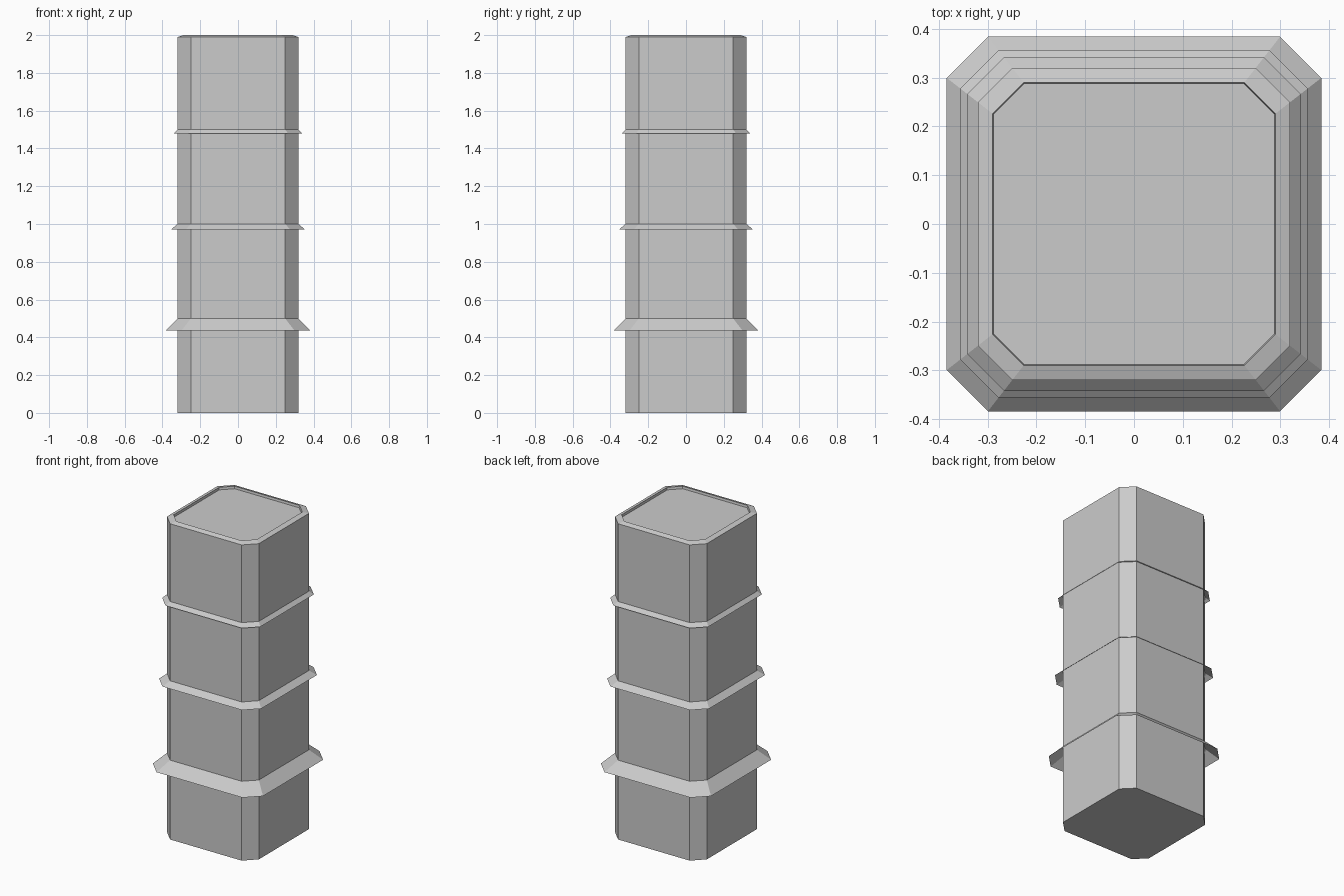
import bpy, bmesh

if "Cube" in bpy.data.objects:
    bpy.data.objects.remove(bpy.data.objects["Cube"])


def octagon(bm, half, z):
    """Square ring with cut corners."""
    c = half * 0.78
    pts = [(c, -half), (half, -c), (half, c), (c, half),
           (-c, half), (-half, c), (-half, -c), (-c, -half)]
    return [bm.verts.new((x, y, z)) for x, y in pts]


def loft(name, profile, capped):
    """Skin a vertical profile of (half width, height) pairs."""
    bm = bmesh.new()
    rings = [octagon(bm, h, z) for h, z in profile]
    for a, b in zip(rings, rings[1:]):
        for i in range(8):
            j = (i + 1) % 8
            bm.faces.new((a[i], a[j], b[j], b[i]))
    if capped:
        bm.faces.new(rings[0][::-1])
        bm.faces.new(rings[-1])
    mesh = bpy.data.meshes.new(name)
    bm.to_mesh(mesh)
    bm.free()
    obj = bpy.data.objects.new(name, mesh)
    bpy.context.collection.objects.link(obj)
    return obj


# Tower body with a sloped rim and shallow sunken top
loft("tower_body", [(0.32, 0), (0.32, 1.99), (0.29, 2.0), (0.288, 1.985)], True)

# Flared skirts hanging off each storey, open underneath
skirts = [("lower_skirt", 0.384, 0.435, 0.50),
          ("middle_skirt", 0.356, 0.97, 1.00),
          ("upper_skirt", 0.342, 1.478, 1.50)]
for name, half, low, high in skirts:
    loft(name, [(half, low), (0.32, high)], False)
